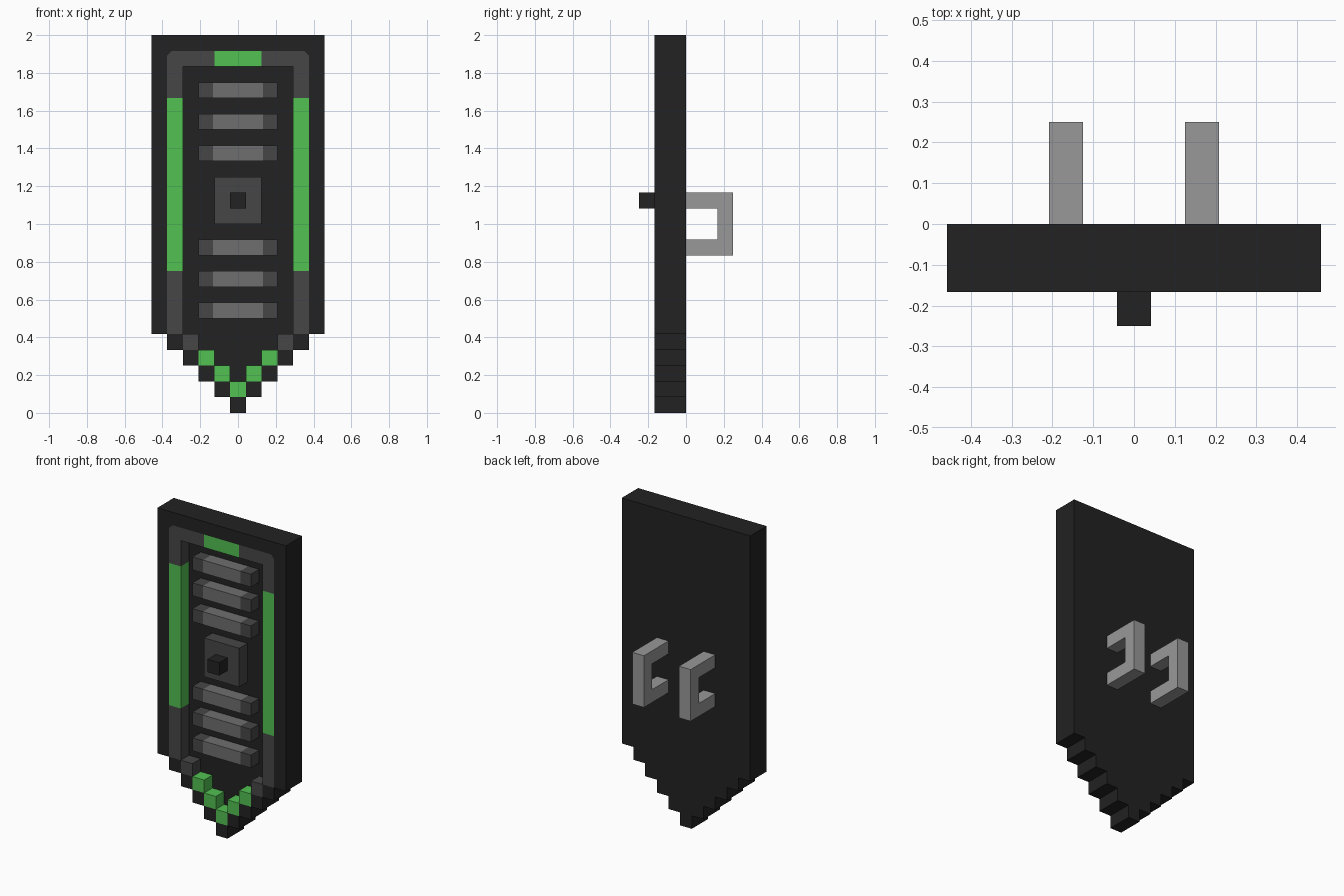
import bpy, bmesh

cube = bpy.data.objects.get("Cube")
if cube:
    bpy.data.objects.remove(cube, do_unlink=True)

U = 2 / 24  # one block


def material(name, r, g, b):
    m = bpy.data.materials.new(name)
    m.use_nodes = True
    m.diffuse_color = (r, g, b, 1)
    m.node_tree.nodes["Principled BSDF"].inputs["Base Color"].default_value = (r, g, b, 1)
    return m


black = material("black", 0.016, 0.016, 0.016)
dark_grey = material("dark grey", 0.062, 0.062, 0.062)
mid_grey = material("mid grey", 0.156, 0.156, 0.156)
light_grey = material("light grey", 0.314, 0.314, 0.314)
green = material("green", 0.084, 0.533, 0.084)


def prism(name, profile, lo, hi, mat, along="y"):
    """Extrude a half profile (in blocks) along y or x, then mirror it across x = 0."""
    bm = bmesh.new()
    if along == "y":
        pts = [(a * U, lo * U, z * U) for a, z in profile]
        step = (0, (hi - lo) * U, 0)
    else:
        pts = [(lo * U, a * U, z * U) for a, z in profile]
        step = ((hi - lo) * U, 0, 0)
    face = bm.faces.new([bm.verts.new(p) for p in pts])
    new = bmesh.ops.extrude_face_region(bm, geom=[face], use_keep_orig=True)["geom"]
    bmesh.ops.translate(bm, vec=step, verts=[v for v in new if isinstance(v, bmesh.types.BMVert)])
    bmesh.ops.recalc_face_normals(bm, faces=bm.faces[:])
    # open the halves where they meet
    seam = [f for f in bm.faces if all(abs(v.co.x) < 1e-6 for v in f.verts)]
    bmesh.ops.delete(bm, geom=seam, context="FACES_ONLY")
    me = bpy.data.meshes.new(name)
    bm.to_mesh(me)
    bm.free()
    me.materials.append(mat)
    ob = bpy.data.objects.new(name, me)
    bpy.context.collection.objects.link(ob)
    ob.modifiers.new("Mirror", "MIRROR").use_clip = True
    return ob


def block(name, x0, x1, z0, z1, mat, y0=-2, y1=-1):
    return prism(name, [(x0, z0), (x1, z0), (x1, z1), (x0, z1)], y0, y1, mat)


# Back panel with stepped point
outline = [(0, 24), (5.5, 24)]
for i in range(5, 0, -1):
    outline += [(i + 0.5, i), (i - 0.5, i)]
outline += [(0.5, 0), (0, 0)]
prism("back_panel", outline, -1, 0, black)

# Raised outer rim
prism("outer_rim", [(0, 24), (5.5, 24), (5.5, 5), (4.5, 5), (4.5, 22.7), (4.2, 23), (0, 23)],
      -2, -1, black)

# Stepped rim and chevron following the point
for i in range(5):
    block(f"rim_step_{i}", max(i - 0.5, 0), i + 0.5, i, i + 1, black)
for i in range(4):
    block(f"chevron_step_{i}", max(i - 0.5, 0), i + 0.5, i + 1, i + 2,
          dark_grey if i == 3 else green)

# Inner frame
block("frame_lower", 3.5, 4.5, 5, 9, dark_grey)
block("frame_side_light", 3.5, 4.5, 9, 20, green)
prism("frame_corner", [(3.5, 20), (4.5, 20), (4.5, 22.7), (4.2, 23), (1.5, 23), (1.5, 22), (3.5, 22)],
      -2, -1, dark_grey)
block("frame_top_light", 0, 1.5, 22, 23, green)

# Horizontal slats
for n, z in enumerate((6, 8, 10, 16, 18, 20)):
    block(f"slat_middle_{n}", 0, 1.6, z, z + 1, mid_grey)
    block(f"slat_end_{n}", 1.6, 2.5, z, z + 1, dark_grey)

# Central plate and knob
block("centre_plate", 0, 1.5, 12, 15, dark_grey)
block("centre_knob", 0, 0.5, 13, 14, black, -3, -2)

# Back handles
prism("back_handles", [(0, 10), (3, 10), (3, 14), (0, 14), (0, 13), (2, 13), (2, 11), (0, 11)],
      1.5, 2.5, light_grey, along="x")
